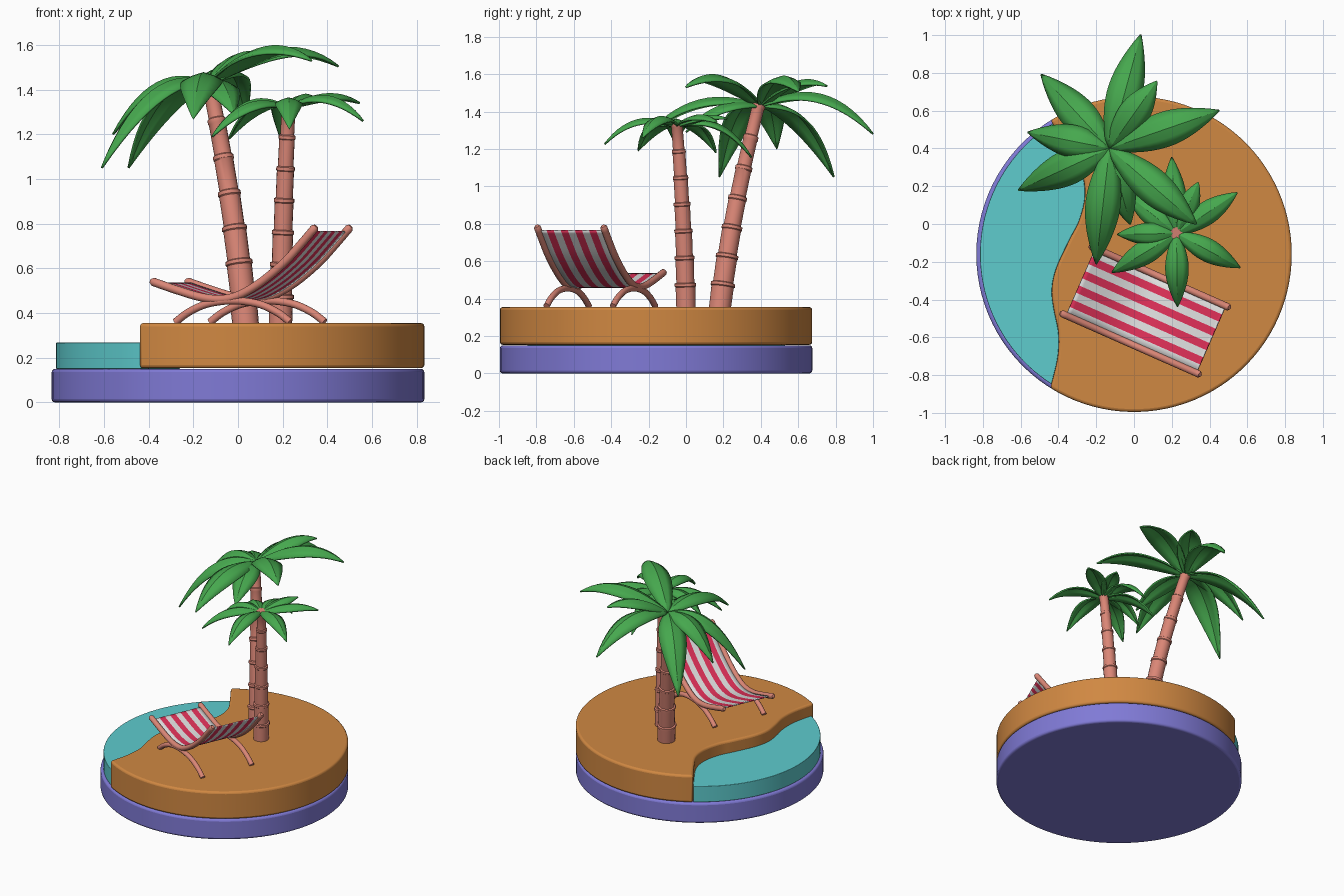
import bpy, bmesh, math
from mathutils import Vector

if "Cube" in bpy.data.objects:
    bpy.data.objects.remove(bpy.data.objects["Cube"])


def material(name, r, g, b):
    lin = [((c / 255 + 0.055) / 1.055) ** 2.4 for c in (r, g, b)]
    m = bpy.data.materials.new(name)
    m.diffuse_color = (*lin, 1)
    m.use_nodes = True
    m.node_tree.nodes["Principled BSDF"].inputs["Base Color"].default_value = m.diffuse_color
    return m


PURPLE = material("purple base", 128, 122, 214)
SAND = material("orange sand", 208, 136, 66)
WATER = material("turquoise water", 94, 204, 206)
WOOD = material("salmon wood", 218, 134, 118)
GREEN = material("leaf green", 70, 168, 78)
RED = material("red stripe", 222, 48, 88)
WHITE = material("white stripe", 222, 222, 222)


def finish(bm, name, mats, angle=35, bevel=0, thick=0):
    bmesh.ops.recalc_face_normals(bm, faces=bm.faces)
    me = bpy.data.meshes.new(name)
    bm.to_mesh(me)
    bm.free()
    for m in mats:
        me.materials.append(m)
    ob = bpy.data.objects.new(name, me)
    bpy.context.collection.objects.link(ob)
    bpy.ops.object.select_all(action='DESELECT')
    ob.select_set(True)
    bpy.context.view_layer.objects.active = ob
    bpy.ops.object.shade_smooth_by_angle(angle=math.radians(angle))
    if thick:
        mod = ob.modifiers.new("thickness", 'SOLIDIFY')
        mod.thickness, mod.offset = thick, 0
    if bevel:
        mod = ob.modifiers.new("rounded edge", 'BEVEL')
        mod.width, mod.segments, mod.limit_method = bevel, 3, 'ANGLE'
        mod.angle_limit = math.radians(50)
    return ob


def spline(pts, n=6):
    """Smooth path through the points."""
    p = [Vector(q) for q in pts]
    p = [2 * p[0] - p[1]] + p + [2 * p[-1] - p[-2]]
    out = []
    for i in range(1, len(p) - 2):
        a, b, c, d = p[i - 1:i + 3]
        for k in range(n):
            t = k / n
            out.append(0.5 * (2 * b + (c - a) * t + (2 * a - 5 * b + 4 * c - d) * t * t
                              + (3 * b - a - 3 * c + d) * t ** 3))
    return out + [p[-2]]


def slab(name, outline, z0, z1, mat, bevel):
    bm = bmesh.new()
    f = bm.faces.new([bm.verts.new((x, y, z0)) for x, y in outline])
    ext = bmesh.ops.extrude_face_region(bm, geom=[f])
    for v in ext['geom']:
        if isinstance(v, bmesh.types.BMVert):
            v.co.z = z1
    return finish(bm, name, [mat], bevel=bevel)


def tube(name, path, radii, ref, mat, sides=14):
    bm = bmesh.new()
    rings = []
    for i, p in enumerate(path):
        t = (path[min(i + 1, len(path) - 1)] - path[max(i - 1, 0)]).normalized()
        n = (ref - t * ref.dot(t)).normalized()
        b = t.cross(n)
        rings.append([bm.verts.new(p + radii[i] * (n * math.cos(a) + b * math.sin(a)))
                      for a in (2 * math.pi * k / sides for k in range(sides))])
    for r, s in zip(rings, rings[1:]):
        for k in range(sides):
            bm.faces.new((r[k], r[k - 1], s[k - 1], s[k]))
    bm.faces.new(rings[0])
    bm.faces.new(rings[-1])
    return finish(bm, name, [mat])


def bezier(a, b, c, t):
    return a * (1 - t) ** 2 + b * 2 * t * (1 - t) + c * t * t


# round base, sand and water
CY = -0.16


def arc(r, d0, d1, n):
    return [(r * math.cos(math.radians(d0 + (d1 - d0) * i / n)),
             CY + r * math.sin(math.radians(d0 + (d1 - d0) * i / n))) for i in range(n + 1)]


shore = [(v.x, v.y) for v in spline([
    (-0.4425, 0.548), (-0.36, 0.42), (-0.28, 0.28), (-0.26, 0.15), (-0.29, 0.02), (-0.34, -0.08),
    (-0.41, -0.23), (-0.435, -0.345), (-0.425, -0.45), (-0.40, -0.58), (-0.405, -0.71),
    (-0.4425, -0.868)])]
slab("base_disc", arc(0.835, 0, 360, 96)[:-1], 0, 0.15, PURPLE, 0.015)
slab("sand", arc(0.835, -122, 122, 72) + shore[1:-1], 0.153, 0.355, SAND, 0.015)
slab("water", arc(0.815, 122, 238, 40) + shore[1:-1][::-1], 0.15, 0.267, WATER, 0.012)


# palm trees
def trunk(name, a, b, c, r0, r1, segs=7):
    a, b, c = Vector(a), Vector(b), Vector(c)
    path, radii = [], []
    for k in range(segs):
        for f, s in ((0, 0.9), (0.84, 0.98), (0.87, 1.07), (0.97, 1.07)):
            t = (k + f) / segs
            path.append(bezier(a, b, c, t))
            radii.append((r0 + (r1 - r0) * t) * s)
    tube(name, path, radii, Vector((1, 0, 0)), WOOD, 18)


def crown(name, centre, leaves, width):
    bm = bmesh.new()
    o = Vector(centre)
    n = 14
    for x, y, z, zm in leaves:
        tip = Vector((x, y, z))
        mid = o.lerp(tip, 0.58)
        mid.z = 2 * zm - 0.5 * (o.z + z)
        side = Vector((o.y - y, x - o.x, 0)).normalized()
        w = width * min(1, 0.55 + 0.75 * (tip - o).length)
        rows = []
        for i in range(n + 1):
            t = i / n
            p = bezier(o, mid, tip, t)
            tangent = ((mid - o) * (1 - t) + (tip - mid) * t).normalized()
            up = tangent.cross(side)
            up = up if up.z > 0 else -up
            h = w * (0.12 * (1 - t) + 0.95 * math.sin(math.pi * t ** 0.9) ** 0.85 if 0 < t < 1
                     else 0.12 if t == 0 else 0.02)
            rows.append([bm.verts.new(p + side * h * s - up * h * 0.42 * abs(s) ** 1.4)
                         for s in (-1, -0.5, 0, 0.5, 1)])
        for r, s in zip(rows, rows[1:]):
            for k in range(4):
                bm.faces.new((r[k], r[k + 1], s[k + 1], s[k]))
    finish(bm, name, [GREEN], angle=32, thick=0.01)


trunk("tall_palm_trunk", (0.035, 0.18, 0.34), (-0.01, 0.24, 0.85), (-0.13, 0.39, 1.44), 0.066, 0.034)
trunk("short_palm_trunk", (0.19, 0.0, 0.34), (0.2, -0.01, 0.85), (0.228, -0.05, 1.34), 0.058, 0.031)
crown("tall_palm_leaves", (-0.13, 0.4, 1.43), [
    (0.035, 1.0, 1.28, 1.49), (0.12, 0.755, 1.535, 1.56), (0.45, 0.6, 1.505, 1.585),
    (0.33, 0.0, 1.53, 1.59), (-0.2, -0.21, 1.27, 1.46), (-0.61, 0.18, 1.05, 1.39),
    (-0.56, 0.485, 1.2, 1.43), (-0.49, 0.79, 1.05, 1.37), (-0.02, 0.0, 1.29, 1.43)], 0.09)
crown("short_palm_leaves", (0.225, -0.05, 1.32), [
    (0.2, 0.35, 1.155, 1.335), (0.34, 0.22, 1.36, 1.375), (0.545, 0.165, 1.34, 1.38),
    (0.56, -0.23, 1.26, 1.37), (0.23, -0.435, 1.225, 1.355), (-0.115, -0.255, 1.19, 1.335),
    (-0.085, -0.055, 1.22, 1.35), (-0.04, 0.16, 1.18, 1.33)], 0.07)

# deck chair, laid out along U with its width along V
START = Vector((-0.38, -0.475, 0))
U = Vector((0.915, -0.404, 0))
V = Vector((0.155, 0.355, 0))
profile = spline([(0, 0.54), (0.11, 0.505), (0.23, 0.472), (0.33, 0.462), (0.42, 0.48),
                  (0.53, 0.54), (0.64, 0.625), (0.72, 0.705), (0.79, 0.78)], 5)
arch = spline([(0.11, 0.36), (0.17, 0.402), (0.25, 0.437), (0.33, 0.452), (0.39, 0.455),
               (0.45, 0.452), (0.53, 0.437), (0.61, 0.402), (0.67, 0.36)], 4)


def chair_point(q, v):
    return START + U * q.x + V * v + Vector((0, 0, q.y))


for v, label in ((0, "front"), (1, "back")):
    rail = [chair_point(q, v) for q in profile]
    for end, nxt in ((0, 1), (-1, -2)):
        cap = rail[end] + (rail[end] - rail[nxt]).normalized() * 0.012
        rail.insert(0 if end == 0 else len(rail), cap)
    tube(label + "_chair_rail", rail, [0.011] + [0.019] * (len(rail) - 2) + [0.011], V, WOOD)
    tube(label + "_chair_legs", [chair_point(q, v) for q in arch], [0.017] * len(arch), V, WOOD)

# striped fabric
bm = bmesh.new()
STRIPES = 9
rows = [[bm.verts.new(chair_point(q, 0.02 + 0.96 * k / STRIPES)) for k in range(STRIPES + 1)]
        for q in profile[1:-1]]
for r, s in zip(rows, rows[1:]):
    for k in range(STRIPES):
        bm.faces.new((r[k], r[k + 1], s[k + 1], s[k])).material_index = k % 2
finish(bm, "chair_fabric", [WHITE, RED], thick=0.008)
